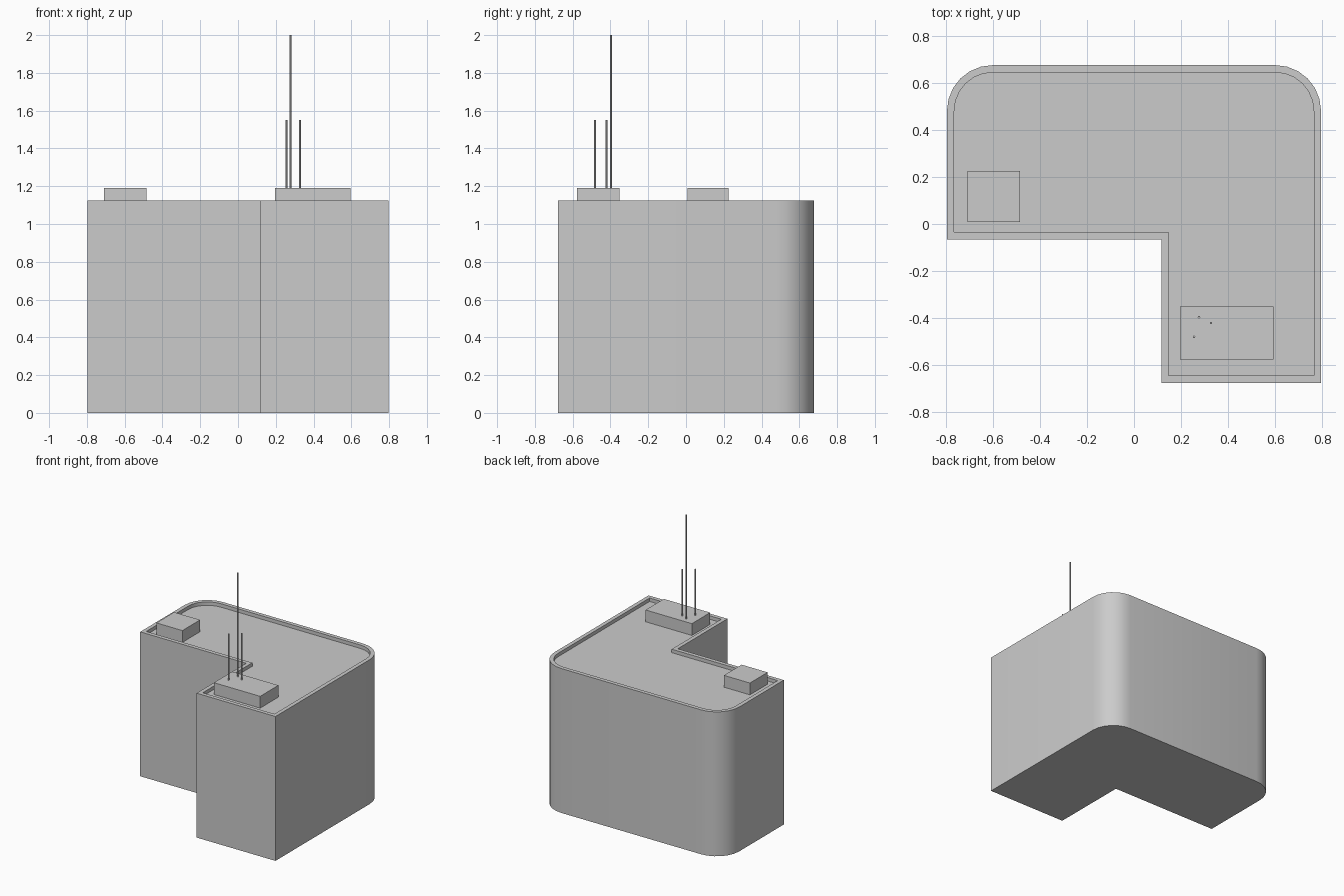
import bpy, bmesh, math

if "Cube" in bpy.data.objects:
    bpy.data.objects.remove(bpy.data.objects["Cube"])

TOP, ROOF = 1.125, 1.098


def outline(inset, segs=6):
    """L-shaped footprint with two rounded rear corners, moved inward by inset."""
    x, y, r = 0.797 - inset, 0.677 - inset, 0.195 - inset
    nx, ny = 0.117 + inset, -0.066 + inset
    pts = [(-x, ny), (nx, ny), (nx, -y), (x, -y)]
    for cx, start in ((x - r, 0), (r - x, 90)):
        for i in range(segs + 1):
            a = math.radians(start + 90 * i / segs)
            pts.append((cx + r * math.cos(a), y - r + r * math.sin(a)))
    return pts


def finish(name, bm):
    bmesh.ops.recalc_face_normals(bm, faces=bm.faces)
    me = bpy.data.meshes.new(name)
    bm.to_mesh(me)
    bm.free()
    ob = bpy.data.objects.new(name, me)
    bpy.context.collection.objects.link(ob)
    return ob


# Building body: walls, parapet rim, inner parapet wall and sunken roof
bm = bmesh.new()
rings = [[bm.verts.new((x, y, z)) for x, y in outline(inset)]
         for inset, z in ((0, 0), (0, TOP), (0.031, TOP), (0.031, ROOF))]
n = len(rings[0])
for low, high in zip(rings, rings[1:]):
    for i in range(n):
        j = (i + 1) % n
        bm.faces.new((low[i], low[j], high[j], high[i]))
bm.faces.new(rings[0])
bm.faces.new(rings[-1])
body = finish("building_body", bm)
bpy.context.view_layer.objects.active = body
body.select_set(True)
bpy.ops.object.shade_smooth_by_angle(angle=math.radians(30))
body.select_set(False)


# Rooftop plant rooms
def box(name, x0, x1, y0, y1, z0, z1):
    bm = bmesh.new()
    bmesh.ops.create_cube(bm, size=1)
    for v in bm.verts:
        v.co = ((x0 + x1) / 2 + v.co.x * (x1 - x0),
                (y0 + y1) / 2 + v.co.y * (y1 - y0),
                (z0 + z1) / 2 + v.co.z * (z1 - z0))
    return finish(name, bm)


box("roof_room_small", -0.709, -0.485, 0.008, 0.226, ROOF, 1.19)
box("roof_room_large", 0.196, 0.595, -0.577, -0.352, ROOF, 1.19)

# Antenna masts on the large roof room
for name, x, y, top in (("mast_tall", 0.277, -0.397, 2.0),
                        ("mast_short_front", 0.256, -0.481, 1.55),
                        ("mast_short_side", 0.328, -0.422, 1.55)):
    bpy.ops.mesh.primitive_cylinder_add(vertices=8, radius=0.0055, depth=top - 1.19,
                                        location=(x, y, (top + 1.19) / 2))
    bpy.context.object.name = name
